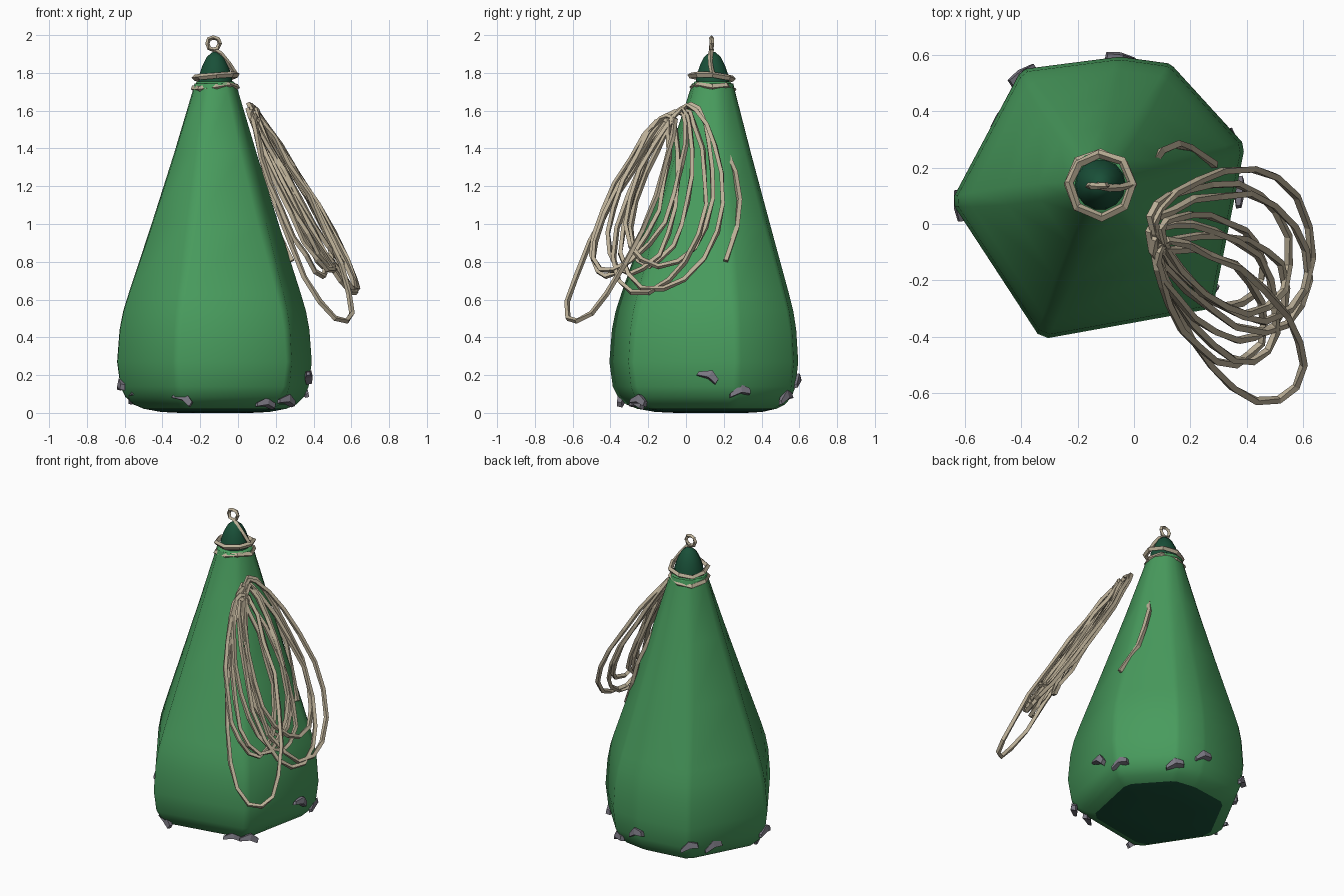
import bpy
import math
import random
from mathutils import Vector, Matrix

random.seed(4)
cube = bpy.data.objects.get("Cube")
if cube:
    bpy.data.objects.remove(cube, do_unlink=True)


def make_material(name, colour):
    material = bpy.data.materials.new(name)
    material.use_nodes = True
    material.diffuse_color = (*colour, 1)
    shader = next(n for n in material.node_tree.nodes if n.type == "BSDF_PRINCIPLED")
    shader.inputs["Base Color"].default_value = (*colour, 1)
    return material


GREEN = make_material("buoy green", (0.065, 0.33, 0.11))
DARK = make_material("dark green", (0.01, 0.08, 0.04))
ROPE = make_material("rope tan", (0.5, 0.43, 0.31))
GREY = make_material("shell grey", (0.2, 0.19, 0.23))


def make_mesh(name, verts, faces, material, smooth=False):
    mesh = bpy.data.meshes.new(name)
    mesh.from_pydata([tuple(v) for v in verts], [], faces)
    mesh.materials.append(material)
    obj = bpy.data.objects.new(name, mesh)
    bpy.context.collection.objects.link(obj)
    if smooth:
        mesh.polygons.foreach_set("use_smooth", [True] * len(mesh.polygons))
    return obj


def loft(name, rings, material, cap_start=False, cap_end=False):
    """Skin a stack of equal rings, listed counter-clockwise from below."""
    count = len(rings[0])
    verts = [v for ring in rings for v in ring]
    faces = []
    for r in range(len(rings) - 1):
        for i in range(count):
            j = (i + 1) % count
            a, b = r * count, (r + 1) * count
            faces.append((a + i, a + j, b + j, b + i))
    if cap_start:
        faces.append(tuple(reversed(range(count))))
    if cap_end:
        last = (len(rings) - 1) * count
        faces.append(tuple(range(last, last + count)))
    return make_mesh(name, verts, faces, material, smooth=True)


# Body: an uneven polygon at the base blending to a round neck
AXIS = Vector((-0.12, 0.14, 0))
NECK_RADIUS = 0.11
corners = [Vector((x, y, 0)) for x, y in (
    (-0.65, 0.08), (-0.33, -0.41), (0.28, -0.3), (0.395, 0.28),
    (0.13, 0.57), (-0.05, 0.595), (-0.4, 0.55))]


def section(f, z):
    """Cross-section at height z; f is 0 at the neck and 1 at the widest."""
    ring = []
    soften = 0.04 + 0.1 * (1 - min(f, 1))
    for i, corner in enumerate(corners):
        for other in (corners[i - 1], corners[(i + 1) % len(corners)]):
            outer = corner.lerp(other, soften)
            inner = AXIS + (corner.lerp(other, 0.2) - AXIS).normalized() * NECK_RADIUS
            point = inner.lerp(outer, f)
            point.z = z
            ring.append(point)
    return ring


profile = [(0.66, 0.02), (0.8, 0.045), (0.9, 0.085), (0.96, 0.14), (1, 0.27),
           (0.97, 0.44), (0.925, 0.54), (0.86, 0.63), (0.57, 1.0), (0.28, 1.37),
           (0.03, 1.7), (0, 1.745)]
loft("buoy_body", [section(f, z) for f, z in profile], GREEN)


def round_ring(radius, z, sides=14):
    return [AXIS + Vector((radius * math.cos(a), radius * math.sin(a), z))
            for a in (math.tau * i / sides for i in range(sides))]


# Rim of the neck, dark cap and dark shallow underside
loft("neck_rim", [round_ring(0.112, 1.735), round_ring(0.095, 1.755)], GREEN,
     cap_end=True)
loft("top_cap", [round_ring(r, z) for r, z in (
    (0.092, 1.74), (0.085, 1.79), (0.068, 1.84), (0.045, 1.885), (0.015, 1.91))],
    DARK, cap_end=True)
loft("underside", [section(f, z) for f, z in ((0.2, 0), (0.45, 0.005), (0.67, 0.022))],
     DARK, cap_start=True)


# Ropes are thin square tubes with a slight wobble
def rope(name, points, closed=False, thickness=0.016, wobble=0.008):
    curve = bpy.data.curves.new(name, "CURVE")
    curve.dimensions = "3D"
    curve.bevel_depth = thickness
    curve.bevel_resolution = 0
    curve.use_fill_caps = True
    spline = curve.splines.new("POLY")
    spline.points.add(len(points) - 1)
    for target, p in zip(spline.points, points):
        shake = Vector([random.uniform(-wobble, wobble) for _ in range(3)])
        target.co = (*(Vector(p) + shake), 1)
        target.tilt = random.uniform(-0.4, 0.4)
    spline.use_cyclic_u = closed
    spline.use_smooth = False
    curve.materials.append(ROPE)
    obj = bpy.data.objects.new(name, curve)
    bpy.context.collection.objects.link(obj)
    bpy.ops.object.select_all(action="DESELECT")
    obj.select_set(True)
    bpy.context.view_layer.objects.active = obj
    bpy.ops.object.convert(target="MESH")


# Hanging coil: each teardrop loop has a top, a bottom and a half width
coil = [
    ((0.09, -0.07, 1.57), (0.57, -0.58, 0.48), (0.09, 0.13, 0.03)),
    ((0.08, -0.12, 1.56), (0.45, -0.42, 0.73), (0.06, 0.14, 0)),
    ((0.07, -0.05, 1.6), (0.5, -0.38, 0.75), (0.04, 0.18, 0.05)),
    ((0.06, -0.03, 1.6), (0.62, -0.2, 0.64), (0.02, 0.22, 0.06)),
    ((0.07, 0, 1.62), (0.63, -0.12, 0.66), (0.02, 0.25, 0.05)),
    ((0.06, 0.02, 1.63), (0.55, -0.15, 0.78), (0.02, 0.21, 0)),
    ((0.08, -0.1, 1.58), (0.53, -0.3, 0.74), (0.05, 0.16, 0)),
    ((0.1, -0.02, 1.6), (0.45, -0.2, 0.78), (0.03, 0.13, 0)),
]
for n, (top, bottom, width) in enumerate(coil):
    top, bottom, width = Vector(top), Vector(bottom), Vector(width)
    middle, half = (top + bottom) / 2, (top - bottom) / 2
    path = []
    for i in range(18):
        a = math.tau * i / 18
        path.append(middle + half * math.cos(a)
                    + width * math.sin(a) * (1 - 0.35 * math.cos(a)))
    rope(f"coil_loop_{n + 1}", path, closed=True, thickness=0.015)

rope("loose_rope_end", [(0.05, 0.2, 1.43), (0.1, 0.26, 1.28), (0.15, 0.28, 1.13),
                        (0.2, 0.27, 0.98), (0.28, 0.21, 0.81)])

# Neck wraps, top eye and the strand joining them
for n, height in enumerate((1.775, 1.72)):
    wrap = [p + Vector((0, 0, 0.012 * math.cos(i)))
            for i, p in enumerate(round_ring(0.112, height, 8))]
    rope(f"neck_wrap_{n + 1}", wrap, closed=True)
eye = Vector((-0.13, 0.135, 1.955))
rope("top_eye", [eye + 0.032 * Vector((math.cos(a), 0, math.sin(a)))
                 for a in (math.tau * i / 8 for i in range(8))],
     closed=True, thickness=0.012, wobble=0.002)
rope("eye_strand", [(-0.13, 0.135, 1.925), (-0.09, 0.13, 1.9), (-0.05, 0.13, 1.85),
                    (-0.01, 0.14, 1.79)], thickness=0.013, wobble=0.003)


# Shell fragments: bent wedges clinging around the base
def shell(name, place):
    place = Vector(place)
    out = (place - AXIS)
    out.z = 0
    out.normalize()
    side = Vector((0, 0, 1)).cross(out)
    basis = Matrix((side, out, Vector((0, 0, 1)))).transposed()
    turn = Matrix.Rotation(random.uniform(-0.6, 0.6), 3, "Y")
    rings = []
    for along, rise, size in ((-0.06, -0.015, 0.012), (0, 0.015, 0.026), (0.05, 0, 0.018)):
        for depth, up in ((-1, -1), (1, -0.6), (0.6, 1), (-1, 0.7)):
            local = Vector((along, depth * size * 0.8, rise + up * size))
            rings.append(place + basis @ (turn @ local))
    faces = [(3, 2, 1, 0), (8, 9, 10, 11)]
    for base in (0, 4):
        for i in range(4):
            j = (i + 1) % 4
            faces.append((base + i, base + j, base + j + 4, base + i + 4))
    make_mesh(name, rings, faces, GREY)


places = [(-0.62, 0.06, 0.14), (-0.56, 0.04, 0.09), (-0.29, -0.34, 0.07),
          (0.15, -0.26, 0.045), (0.26, -0.25, 0.06), (0.375, 0.12, 0.19),
          (0.35, 0.29, 0.11), (0.12, 0.53, 0.08), (-0.05, 0.59, 0.17),
          (-0.4, 0.53, 0.15), (-0.47, 0.38, 0.12)]
for n, place in enumerate(places):
    shell(f"shell_fragment_{n + 1}", place)
